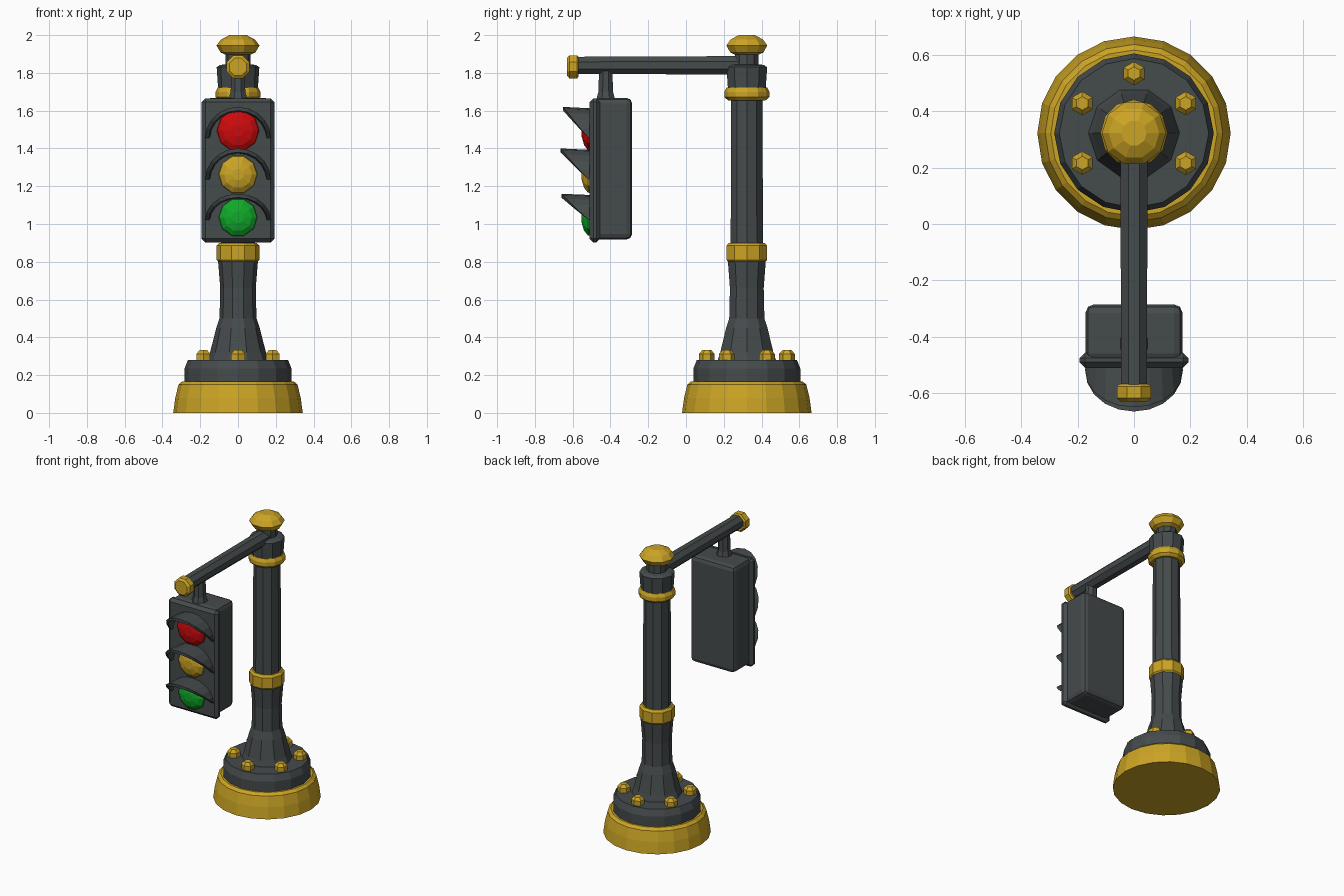
import bpy, bmesh, math
from mathutils import Matrix, Vector

if "Cube" in bpy.data.objects:
    bpy.data.objects.remove(bpy.data.objects["Cube"])


def material(name, rgb):
    m = bpy.data.materials.new(name)
    m.diffuse_color = (*rgb, 1)
    m.use_nodes = True
    m.node_tree.nodes["Principled BSDF"].inputs["Base Color"].default_value = m.diffuse_color
    return m


DARK = material("charcoal", (0.060, 0.070, 0.073))
GOLD = material("gold", (0.60, 0.37, 0.018))
RED = material("red", (0.62, 0.003, 0.004))
GREEN = material("green", (0.005, 0.40, 0.022))

POLE_Y = 0.322
TO_FRONT = Matrix.Rotation(math.radians(90), 4, 'X')   # local +z becomes -y


def finish(name, bm, mat):
    bmesh.ops.recalc_face_normals(bm, faces=bm.faces)
    me = bpy.data.meshes.new(name)
    bm.to_mesh(me)
    bm.free()
    me.materials.append(mat)
    ob = bpy.data.objects.new(name, me)
    bpy.context.collection.objects.link(ob)
    return ob


def lathe(name, profile, sides, mat, loc, rot=Matrix(), turn=0.0):
    """Closed solid of revolution from (radius, height) pairs."""
    bm = bmesh.new()
    rings = []
    for r, h in profile:
        rings.append([bm.verts.new((r * math.cos(turn + 2 * math.pi * i / sides),
                                    r * math.sin(turn + 2 * math.pi * i / sides), h))
                      for i in range(sides)])
    for a, b in zip(rings, rings[1:]):
        for i in range(sides):
            j = (i + 1) % sides
            bm.faces.new((a[i], a[j], b[j], b[i]))
    bm.faces.new(rings[0])
    bm.faces.new(rings[-1])
    bm.transform(Matrix.Translation(loc) @ rot)
    return finish(name, bm, mat)


def box(name, lo, hi, bevel, mat, segments=2):
    bm = bmesh.new()
    bmesh.ops.create_cube(bm, size=1)
    lo, hi = Vector(lo), Vector(hi)
    bm.transform(Matrix.Translation((lo + hi) / 2) @ Matrix.Diagonal((*(hi - lo), 1)))
    bmesh.ops.bevel(bm, geom=bm.edges[:], offset=bevel, segments=segments,
                    affect='EDGES', profile=0.5)
    return finish(name, bm, mat)


def visor(name, zc, rx, rz, reach, steps=10, thick=0.02, back=-0.495):
    """Half-round hood whose sides taper back to the housing."""
    bm = bmesh.new()
    rows = []
    for i in range(steps + 1):
        a = math.pi * i / steps
        s, c = math.sin(a), math.cos(a)
        front = back - 0.02 - (reach - 0.02) * s ** 0.95
        row = []
        for t, y, flare in ((0, back, 0.95), (0, front, 1.0),
                            (thick, front, 1.0), (thick, back, 0.95)):
            row.append(bm.verts.new(((rx - t) * c * flare, y, zc + (rz - t) * s * flare)))
        rows.append(row)
    for a, b in zip(rows, rows[1:]):
        for k in range(4):
            bm.faces.new((a[k], a[(k + 1) % 4], b[(k + 1) % 4], b[k]))
    bm.faces.new(rows[0])
    bm.faces.new(rows[-1])
    return finish(name, bm, DARK)


pole = (0, POLE_Y, 0)

# Base
lathe("base_plinth", [(0.343, 0), (0.332, 0.08), (0.315, 0.15), (0.295, 0.167)],
      20, GOLD, pole)
lathe("base_step", [(0.283, 0.15), (0.283, 0.235), (0.265, 0.28)], 16, DARK, pole)

# Base bolts
for i in range(6):
    a = math.radians(90 + 60 * i)
    lathe(f"base_bolt_{i + 1}", [(0.042, 0.27), (0.042, 0.312), (0.024, 0.332)], 6, GOLD,
          (0.212 * math.cos(a), POLE_Y + 0.212 * math.sin(a), 0), turn=a)

# Pole
lathe("pole_foot", [(0.165, 0.27), (0.148, 0.32), (0.115, 0.45), (0.098, 0.50),
                    (0.094, 0.66), (0.106, 0.81)], 10, DARK, pole)
lathe("lower_collar", [(0.10, 0.795), (0.113, 0.81), (0.113, 0.885), (0.10, 0.90)],
      10, GOLD, pole)
lathe("pole_shaft", [(0.09, 0.89), (0.087, 1.68)], 10, DARK, pole)
lathe("upper_collar", [(0.10, 1.655), (0.119, 1.672), (0.119, 1.70), (0.108, 1.722)],
      12, GOLD, pole)
lathe("pole_head", [(0.104, 1.70), (0.113, 1.83), (0.095, 1.842), (0.066, 1.845),
                    (0.066, 1.91)], 10, DARK, pole)
lathe("finial", [(0.062, 1.895), (0.092, 1.908), (0.114, 1.945), (0.09, 1.977),
                 (0.045, 2.0)], 10, GOLD, pole)

# Arm with end cap, and the hanger that holds the signal
lathe("arm", [(0.053, 0), (0.049, 0.90)], 8, DARK, (0, POLE_Y, 1.84), TO_FRONT,
      math.pi / 8)
lathe("arm_cap", [(0.056, 0), (0.066, 0.008), (0.066, 0.05), (0.05, 0.062)], 8, GOLD,
      (0, -0.568, 1.832), TO_FRONT, math.pi / 8)
lathe("hanger", [(0.055, 1.655), (0.042, 1.70), (0.038, 1.82)], 8, DARK,
      (0, -0.425, 0), turn=math.pi / 8)

# Signal housing
box("signal_housing", (-0.172, -0.49, 0.918), (0.172, -0.285, 1.668), 0.03, DARK)
box("signal_front", (-0.193, -0.51, 0.902), (0.193, -0.455, 1.665), 0.02, DARK, 1)

# Lenses and hoods: name, colour, lens height, lens radius, hood height, hood rise, reach
for name, mat, lz, lr, hz, rise, reach in (
        ("red", RED, 1.495, 0.115, 1.455, 0.165, 0.155),
        ("amber", GOLD, 1.262, 0.105, 1.235, 0.165, 0.17),
        ("green", GREEN, 1.035, 0.105, 1.022, 0.138, 0.165)):
    lathe(f"{name}_lens", [(lr, 0), (lr * 0.95, 0.02), (lr * 0.7, 0.04), (lr * 0.3, 0.052)],
          10, mat, (0, -0.50, lz), TO_FRONT)
    visor(f"{name}_hood", hz, 0.174, rise, reach)
